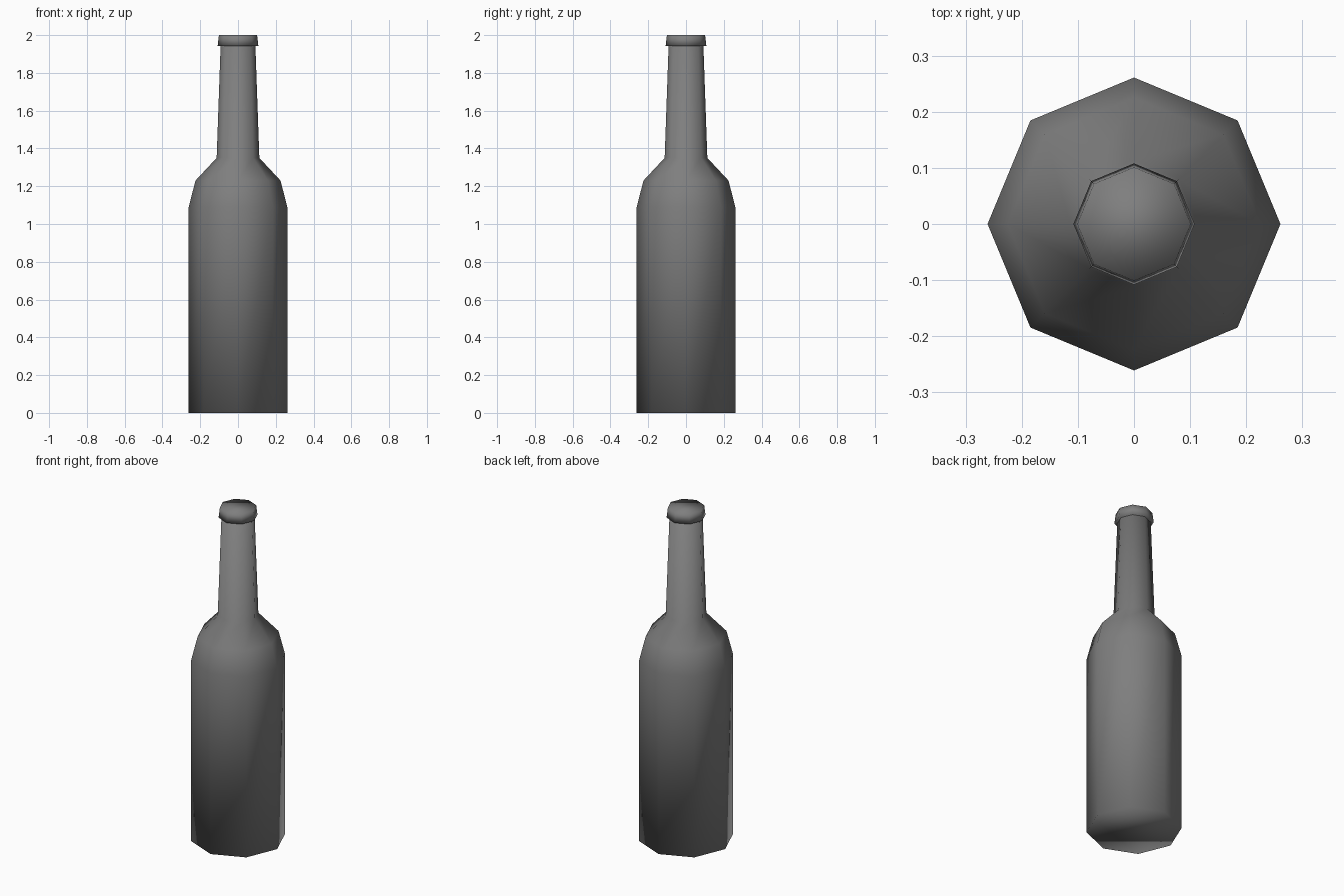
import bpy
import bmesh
from math import cos, sin, pi

cube = bpy.data.objects.get("Cube")
if cube:
    bpy.data.objects.remove(cube, do_unlink=True)

SIDES = 8

glass = bpy.data.materials.new("dark grey glass")
glass.use_nodes = True
colour = (0.21, 0.21, 0.21, 1)
glass.diffuse_color = colour
glass.node_tree.nodes["Principled BSDF"].inputs["Base Color"].default_value = colour


def turned(name, profile):
    """Closed eight-sided lathe of (radius, height) pairs, smooth shaded."""
    bm = bmesh.new()
    rings = [[bm.verts.new((r * cos(2 * pi * i / SIDES), r * sin(2 * pi * i / SIDES), z))
              for i in range(SIDES)] for r, z in profile]
    for low, high in zip(rings, rings[1:]):
        for i in range(SIDES):
            j = (i + 1) % SIDES
            bm.faces.new((low[i], low[j], high[j], high[i]))
    bm.faces.new(rings[0][::-1])
    bm.faces.new(rings[-1])
    for face in bm.faces:
        face.smooth = True
    mesh = bpy.data.meshes.new(name)
    bm.to_mesh(mesh)
    bm.free()
    mesh.materials.append(glass)
    obj = bpy.data.objects.new(name, mesh)
    bpy.context.collection.objects.link(obj)
    return obj


# Body, shoulder and tapering neck
turned("bottle_body", [(0.261, 0), (0.261, 1.09), (0.225, 1.23),
                       (0.113, 1.35), (0.092, 1.945)])

# Flared cap over the mouth
turned("bottle_cap", [(0.108, 1.942), (0.101, 2.0)])
